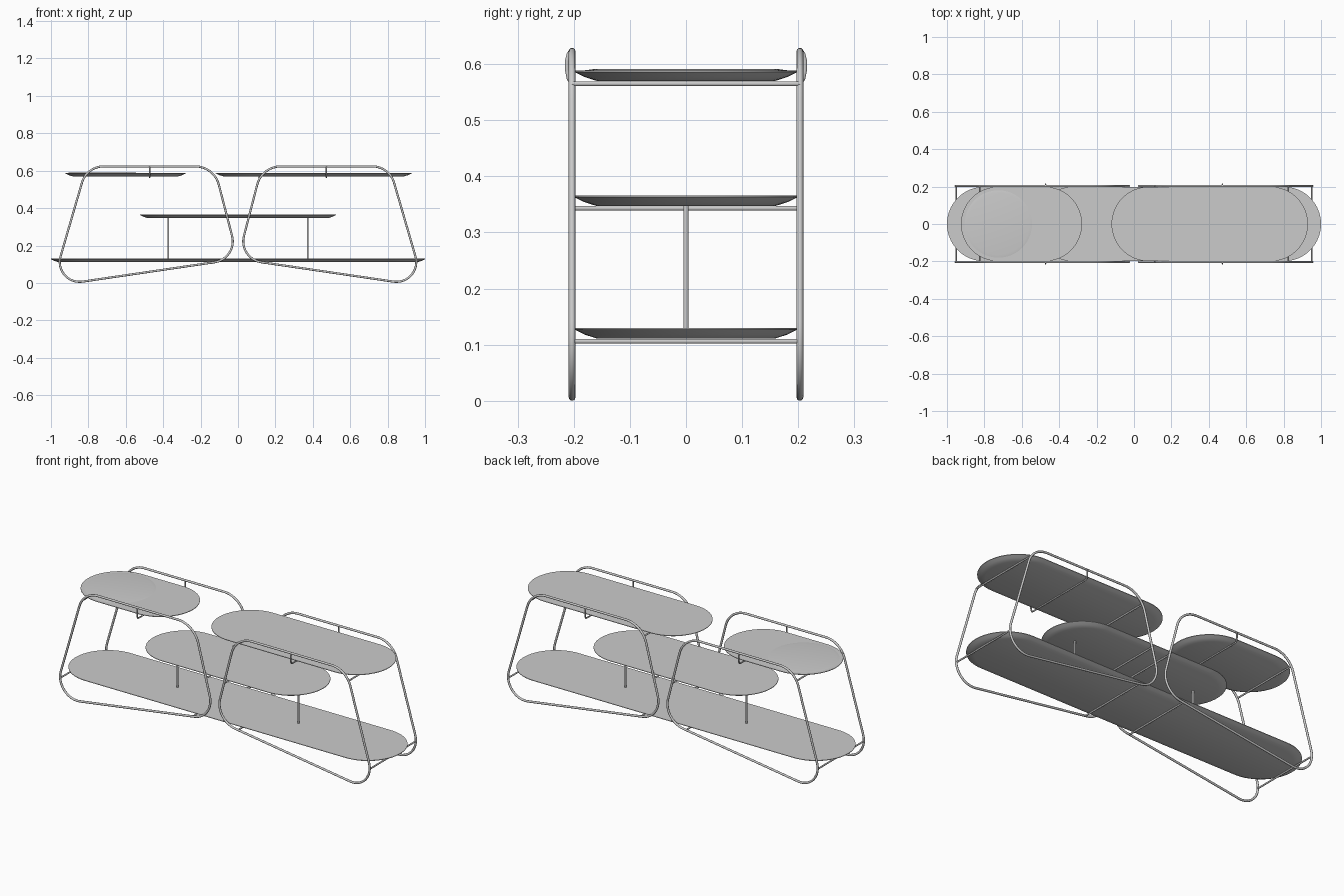
import bpy, bmesh, math
from mathutils import Vector

if "Cube" in bpy.data.objects:
    bpy.data.objects.remove(bpy.data.objects["Cube"], do_unlink=True)

steel = bpy.data.materials.new("light grey")
steel.use_nodes = True
GREY = (0.6, 0.6, 0.6, 1)
steel.diffuse_color = GREY
steel.node_tree.nodes["Principled BSDF"].inputs["Base Color"].default_value = GREY

FRAME_Y = 0.203


def select(ob):
    bpy.ops.object.select_all(action='DESELECT')
    ob.select_set(True)
    bpy.context.view_layer.objects.active = ob


def tube(name, points, radius, closed=False):
    """Round rod following a path."""
    cu = bpy.data.curves.new(name, 'CURVE')
    cu.dimensions = '3D'
    cu.bevel_depth = radius
    cu.bevel_resolution = 3
    cu.use_fill_caps = True
    sp = cu.splines.new('POLY')
    sp.points.add(len(points) - 1)
    for p, co in zip(sp.points, points):
        p.co = (*co, 1)
    sp.use_cyclic_u = closed
    cu.materials.append(steel)
    ob = bpy.data.objects.new(name, cu)
    bpy.context.collection.objects.link(ob)
    select(ob)
    bpy.ops.object.convert(target='MESH')
    bpy.ops.object.shade_smooth_by_angle(angle=math.radians(40))
    return ob


def rounded(corners, steps=12):
    """Fillet a polygon of (x, z, tangent length) corners with true arcs."""
    out = []
    n = len(corners)
    for i, (x, z, t) in enumerate(corners):
        c = Vector((x, z))
        a = (Vector(corners[i - 1][:2]) - c).normalized()
        b = (Vector(corners[(i + 1) % n][:2]) - c).normalized()
        half = a.angle(b) / 2
        r = t * math.tan(half)
        centre = c + (a + b).normalized() * (t / math.cos(half))
        start, end = c + a * t - centre, c + b * t - centre
        sweep = math.pi - 2 * half
        for k in range(steps + 1):
            f = k / steps
            d = (start * math.sin((1 - f) * sweep) + end * math.sin(f * sweep)) / math.sin(sweep)
            out.append(centre + d.normalized() * r)
    return out


def stadium(x0, x1, half, z, inset, steps=32):
    """Ring of points around a pill shape."""
    pts = []
    for cx, a0 in ((x1 - half, -math.pi / 2), (x0 + half, math.pi / 2)):
        for k in range(steps + 1):
            a = a0 + math.pi * k / steps
            r = half - inset
            pts.append((cx + r * math.cos(a), r * math.sin(a), z))
    return pts


def shelf(name, x0, x1, top):
    """Pill-shaped board with a chamfered underside."""
    bm = bmesh.new()
    section = ((0, 0), (0, 0.003), (0.018, 0.012), (0.04, 0.019))
    rings = [[bm.verts.new(p) for p in stadium(x0, x1, 0.199, top - drop, inset)]
             for inset, drop in section]
    n = len(rings[0])
    bm.faces.new(rings[0])
    bm.faces.new(rings[-1][::-1])
    for up, low in zip(rings, rings[1:]):
        for i in range(n):
            j = (i + 1) % n
            bm.faces.new((up[i], low[i], low[j], up[j]))
    bmesh.ops.recalc_face_normals(bm, faces=bm.faces)
    me = bpy.data.meshes.new(name)
    bm.to_mesh(me)
    bm.free()
    me.materials.append(steel)
    ob = bpy.data.objects.new(name, me)
    bpy.context.collection.objects.link(ob)
    select(ob)
    bpy.ops.object.shade_smooth_by_angle(angle=math.radians(30))


# Shelves
shelf("bottom_shelf", -1.0, 1.0, 0.13)
shelf("middle_shelf", -0.525, 0.525, 0.366)
shelf("upper_short_shelf", -0.925, -0.278, 0.589)
shelf("upper_long_shelf", -0.12, 0.93, 0.589)

# Faint round pad on the short shelf
bpy.ops.mesh.primitive_cone_add(vertices=64, radius1=0.18, radius2=0.165, depth=0.002,
                                location=(-0.725, 0, 0.59))
pad = bpy.context.object
pad.name = "round_pad"
pad.data.materials.append(steel)
bpy.ops.object.shade_smooth_by_angle(angle=math.radians(30))

# Four bent tube loops, and the rods that join each pair
corners = ((-0.995, -0.017, 0.165), (0.0, 0.129, 0.126),
           (-0.128, 0.623, 0.1), (-0.809, 0.623, 0.09))
loop = rounded(corners)
for side, s in (("right", 1), ("left", -1)):
    for end, y in (("front", -FRAME_Y), ("back", FRAME_Y)):
        tube(f"{side}_{end}_loop", [(p.x * s, y, p.y) for p in loop], 0.006, True)
    for label, x, z in (("outer_low", -0.951, 0.106), ("inner_low", -0.14, 0.106),
                        ("inner_middle", -0.055, 0.343), ("outer_top", -0.825, 0.565)):
        tube(f"{side}_{label}_rod", [(x * s, -FRAME_Y, z), (x * s, FRAME_Y, z)], 0.0045)

    # Hanger hooked over both top rails
    x = -0.473 * s
    hook = [(0.203, 0.626), (0.209, 0.618), (0.212, 0.605), (0.212, 0.59), (0.209, 0.575),
            (0.205, 0.567), (0.198, 0.565)]
    path = [(x, -y, z) for y, z in hook] + [(x, y, z) for y, z in reversed(hook)]
    tube(f"{side}_hanger", path, 0.004)

    # Post under the middle shelf
    tube(f"{side}_post", [(-0.373 * s, 0, 0.125), (-0.373 * s, 0, 0.35)], 0.005)

tube("long_shelf_inner_rod", [(0.112, -FRAME_Y, 0.565), (0.112, FRAME_Y, 0.565)], 0.0045)
